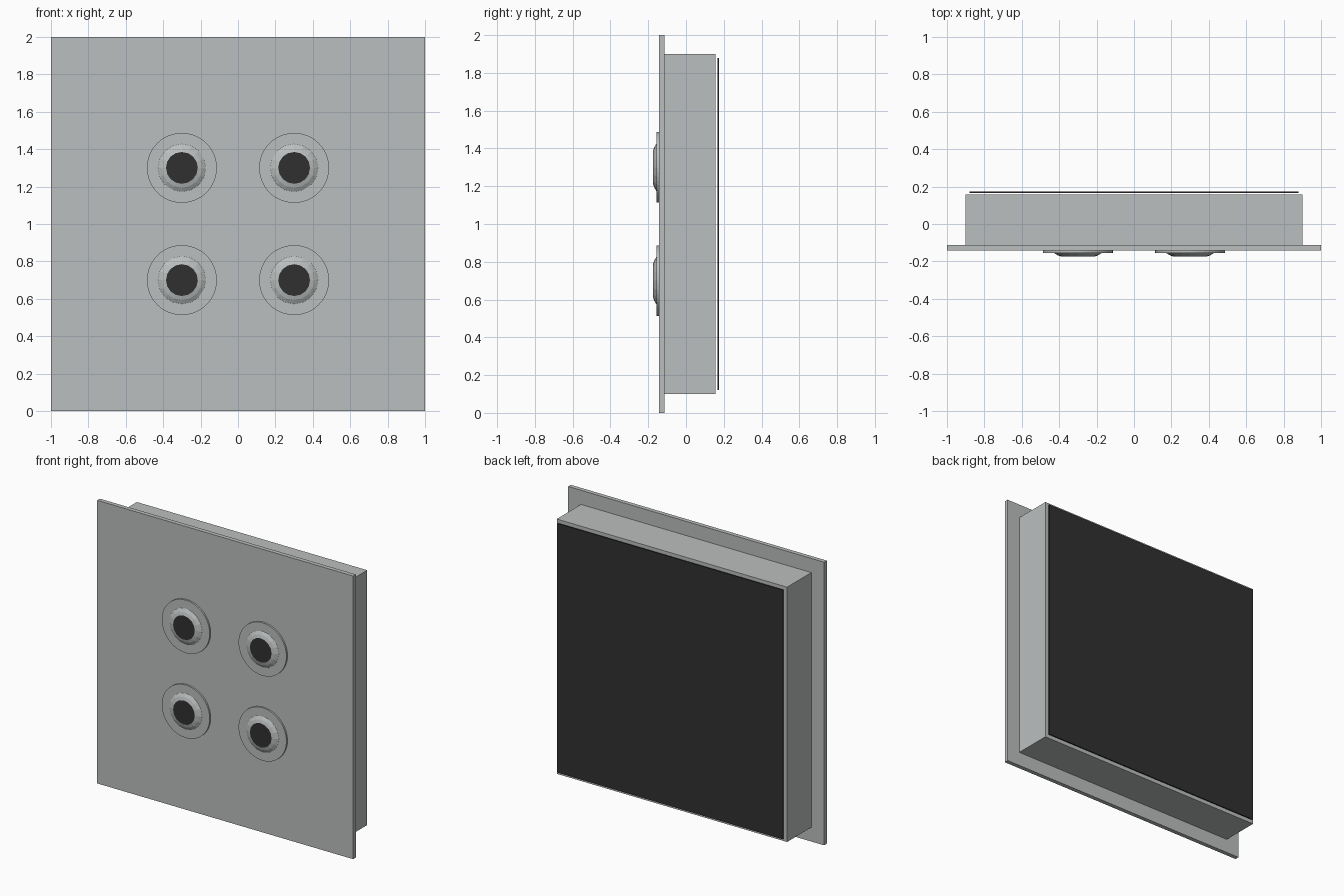
import bpy, bmesh
from math import cos, sin, pi

if "Cube" in bpy.data.objects:
    bpy.data.objects.remove(bpy.data.objects["Cube"], do_unlink=True)


def material(name, value):
    m = bpy.data.materials.new(name)
    m.use_nodes = True
    m.diffuse_color = (*value, 1)
    m.node_tree.nodes["Principled BSDF"].inputs["Base Color"].default_value = (*value, 1)
    return m


grey = material("light grey", (0.50, 0.52, 0.52))
black = material("black", (0.03, 0.03, 0.03))


def finish(name, bm, mats):
    mesh = bpy.data.meshes.new(name)
    bmesh.ops.recalc_face_normals(bm, faces=bm.faces)
    bm.to_mesh(mesh)
    bm.free()
    for m in mats:
        mesh.materials.append(m)
    ob = bpy.data.objects.new(name, mesh)
    bpy.context.collection.objects.link(ob)
    return ob


def slab(name, half, y0, y1, mat):
    """Square slab centred on z = 1, between two depths."""
    bm = bmesh.new()
    bmesh.ops.create_cube(bm, size=1)
    for v in bm.verts:
        v.co = (v.co.x * 2 * half, (y0 + y1) / 2 + v.co.y * (y1 - y0), 1 + v.co.z * 2 * half)
    return finish(name, bm, [mat])


def turned(name, x, z, profile, sides, mats, cap_index=0):
    """Revolve (radius, y) points about a front-to-back axis and cap both ends."""
    bm = bmesh.new()
    rings = [[bm.verts.new((x + r * cos(2 * pi * i / sides), y, z + r * sin(2 * pi * i / sides)))
              for i in range(sides)] for r, y in profile]
    for a, b in zip(rings, rings[1:]):
        for i in range(sides):
            j = (i + 1) % sides
            bm.faces.new((a[i], a[j], b[j], b[i]))
    bm.faces.new(rings[0])
    cap = bm.faces.new(rings[-1])
    cap.material_index = cap_index
    return finish(name, bm, mats)


# Housing
slab("front_plate", 1.0, -0.143, -0.113, grey)
slab("back_box", 0.9, -0.113, 0.157, grey)
slab("back_panel", 0.88, 0.167, 0.175, black)

# Four buttons, each a round base with a faceted dome and dark centre
for side, x in (("right", -0.3), ("left", 0.3)):
    for level, z in (("lower", 0.7), ("upper", 1.3)):
        tag = level + "_" + side
        turned("button_base_" + tag, x, z, [(0.187, -0.143), (0.187, -0.155)], 48, [grey])
        turned("button_dome_" + tag, x, z,
               [(0.13, -0.15), (0.127, -0.156), (0.107, -0.168), (0.085, -0.175)],
               16, [grey, black], 1)
